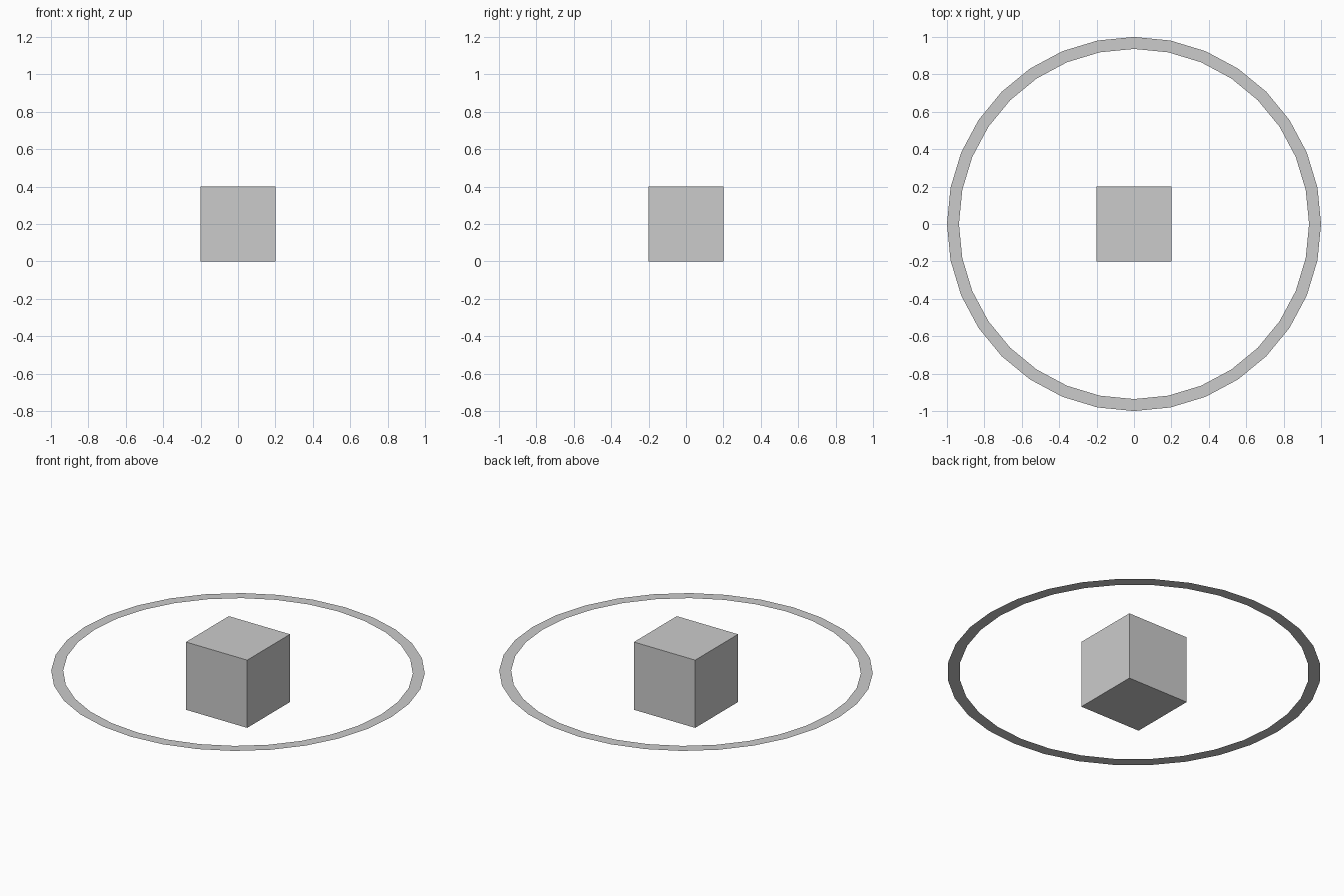
import bpy, bmesh
from math import cos, sin, tau

if "Cube" in bpy.data.objects:
    bpy.data.objects.remove(bpy.data.objects["Cube"])

SEGMENTS, OUTER, INNER, MID_Z = 32, 1.0, 0.936, 0.2

# centre cube
bpy.ops.mesh.primitive_cube_add(size=0.4, location=(0, 0, MID_Z))
bpy.context.object.name = "cube"

# flat ring around the cube's middle
bm = bmesh.new()
loops = [[bm.verts.new((r * cos(tau * i / SEGMENTS), r * sin(tau * i / SEGMENTS), 0))
          for i in range(SEGMENTS)] for r in (INNER, OUTER)]
inner, outer = loops
for i in range(SEGMENTS):
    j = (i + 1) % SEGMENTS
    bm.faces.new((inner[i], outer[i], outer[j], inner[j]))
mesh = bpy.data.meshes.new("flat_ring")
bm.to_mesh(mesh)
bm.free()
ring = bpy.data.objects.new("flat_ring", mesh)
ring.location.z = MID_Z
bpy.context.collection.objects.link(ring)
